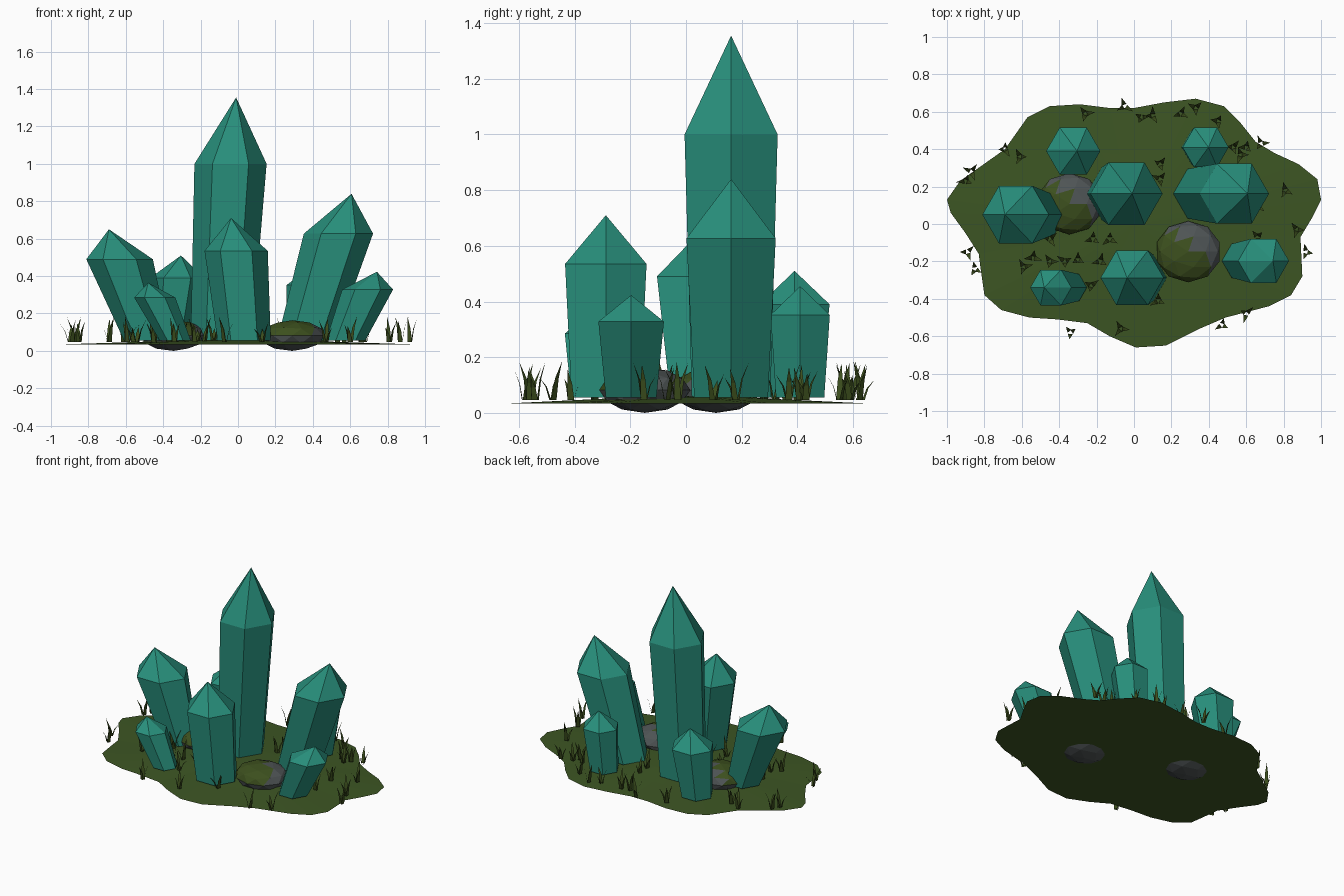
import bpy, bmesh, math, random
from mathutils import Vector

if "Cube" in bpy.data.objects:
    bpy.data.objects.remove(bpy.data.objects["Cube"])

random.seed(4)


def material(name, rgb):
    m = bpy.data.materials.new(name)
    m.diffuse_color = (*rgb, 1)
    m.use_nodes = True
    m.node_tree.nodes["Principled BSDF"].inputs["Base Color"].default_value = m.diffuse_color
    return m


TEAL = material("teal crystal", (0.021, 0.275, 0.2))
TURF = material("turf green", (0.046, 0.092, 0.017))
BLADE = material("grass green", (0.044, 0.075, 0.012))
MOSS = material("moss green", (0.046, 0.08, 0.013))
STONE = material("grey stone", (0.078, 0.09, 0.092))


def finish(name, bm, *mats):
    mesh = bpy.data.meshes.new(name)
    bm.normal_update()
    bm.to_mesh(mesh)
    bm.free()
    for m in mats:
        mesh.materials.append(m)
    ob = bpy.data.objects.new(name, mesh)
    bpy.context.collection.objects.link(ob)
    return ob


def bridge(bm, a, b):
    n = len(a)
    for i in range(n):
        j = (i + 1) % n
        bm.faces.new((a[i], a[j], b[j], b[i]))


def fan(bm, ring, tip):
    for i in range(len(ring)):
        bm.faces.new((ring[i], ring[(i + 1) % len(ring)], tip))


# Ground: wavy patch, flat underneath and slightly domed on top
OUTLINE = [(-1, .13), (-.93, .23), (-.69, .40), (-.57, .57), (-.45, .63), (-.29, .64),
           (-.13, .62), (0, .62), (.16, .65), (.33, .67), (.48, .63), (.57, .54),
           (.65, .44), (.75, .38), (.88, .32), (.98, .24), (1, .13), (.95, .03),
           (.89, -.07), (.9, -.28), (.84, -.38), (.72, -.44), (.49, -.5), (.35, -.56),
           (.17, -.65), (.01, -.66), (-.13, -.6), (-.25, -.53), (-.41, -.51), (-.56, -.5),
           (-.71, -.46), (-.8, -.38), (-.82, -.24), (-.83, -.16), (-.9, -.05), (-.98, .06)]
bm = bmesh.new()
rings = [[bm.verts.new((x * s, y * s, z)) for x, y in OUTLINE]
         for s, z in ((1, .033), (.6, .046), (.3, .056))]
bridge(bm, rings[0], rings[1])
bridge(bm, rings[1], rings[2])
fan(bm, rings[2], bm.verts.new((0, 0, .06)))
fan(bm, rings[0], bm.verts.new((0, 0, .033)))
bmesh.ops.recalc_face_normals(bm, faces=bm.faces)
finish("ground", bm, TURF)


# Crystals: leaning six-sided columns that widen upward and end in a point
def crystal(name, y, base_x, base_r, mid_x, mid_r, mid_z, tip_x, tip_z):
    bm = bmesh.new()

    def ring(x, r, z):
        return [bm.verts.new((x + r * math.cos(k * math.pi / 3),
                              y + r * math.sin(k * math.pi / 3), z)) for k in range(6)]
    low, mid = ring(base_x, base_r, .055), ring(mid_x, mid_r, mid_z)
    bm.faces.new(low[::-1])
    bridge(bm, low, mid)
    fan(bm, mid, bm.verts.new((tip_x, y, tip_z)))
    finish(name, bm, TEAL)


crystal("tall_crystal", .162, -.09, .163, -.04, .193, 1.0, -.01, 1.355)
crystal("right_crystal", .162, .363, .153, .537, .185, .627, .607, .84)
crystal("left_crystal", .05, -.487, .122, -.633, .178, .49, -.69, .65)
crystal("front_crystal", -.288, .033, .142, -.01, .169, .535, -.037, .71)
crystal("small_left_crystal", -.34, -.335, .083, -.445, .11, .285, -.48, .365)
crystal("small_right_crystal", -.197, .575, .105, .693, .136, .328, .743, .423)
crystal("back_left_crystal", .39, -.36, .108, -.325, .145, .39, -.305, .51)
crystal("back_right_crystal", .41, .355, .1, .383, .123, .352, .398, .455)


# Rocks: flattened boulders with moss on one upper side
def rock(name, x, y):
    bm = bmesh.new()
    bmesh.ops.create_icosphere(bm, subdivisions=2, radius=1)
    moss_side = Vector((-.55, -.55, .3))
    for f in bm.faces:
        n = f.calc_center_median().normalized()
        f.material_index = 1 if n.z > .1 and n.dot(moss_side) > .08 else 0
    for v in bm.verts:
        v.co = (x + v.co.x * .177, y + v.co.y * .164, .082 + v.co.z * .082)
    finish(name, bm, STONE, MOSS)


rock("front_rock", .29, -.148)
rock("back_rock", -.345, .108)

# Grass: tufts of three curved blades leaning outward
TUFTS = [(-.9, .23), (-.69, .40), (-.61, .36), (-.87, .28), (-.89, -.15), (-.85, -.24),
         (-.56, -.06), (-.54, -.18), (-.45, -.2), (-.37, -.2), (-.3, -.19), (-.59, -.23),
         (-.22, -.08), (-.18, -.2), (-.13, -.08), (-.26, .59), (-.05, .63), (.04, .57),
         (.1, .58), (.25, .59), (.33, .62), (.45, .55), (.53, .41), (.6, .41),
         (.68, .43), (.57, .37), (.14, .32), (.14, .24), (.66, .1), (.81, .18),
         (.87, -.03), (.92, -.15), (.66, -.07), (.6, -.48), (.47, -.54), (.13, -.41),
         (-.07, -.56), (-.34, -.58), (-.23, -.33), (-.45, -.08)]
bm = bmesh.new()
for tx, ty in TUFTS:
    turn = random.uniform(0, math.tau)
    for k in range(3):
        a = turn + k * math.tau / 3 + random.uniform(-.35, .35)
        out = Vector((math.cos(a), math.sin(a), 0))
        side = Vector((-out.y, out.x, 0))
        h = random.uniform(.07, .14)
        lean = random.uniform(.025, .045)
        root = Vector((tx, ty, .047)) + out * .008
        mid = root + out * lean * .35 + Vector((0, 0, h * .55))
        tip = root + out * lean + Vector((0, 0, h))
        p = [bm.verts.new(c) for c in (root - side * .013, root + side * .013,
                                       mid + side * .009, mid - side * .009, tip)]
        bm.faces.new(p[:4])
        bm.faces.new((p[3], p[2], p[4]))
finish("grass", bm, BLADE)
